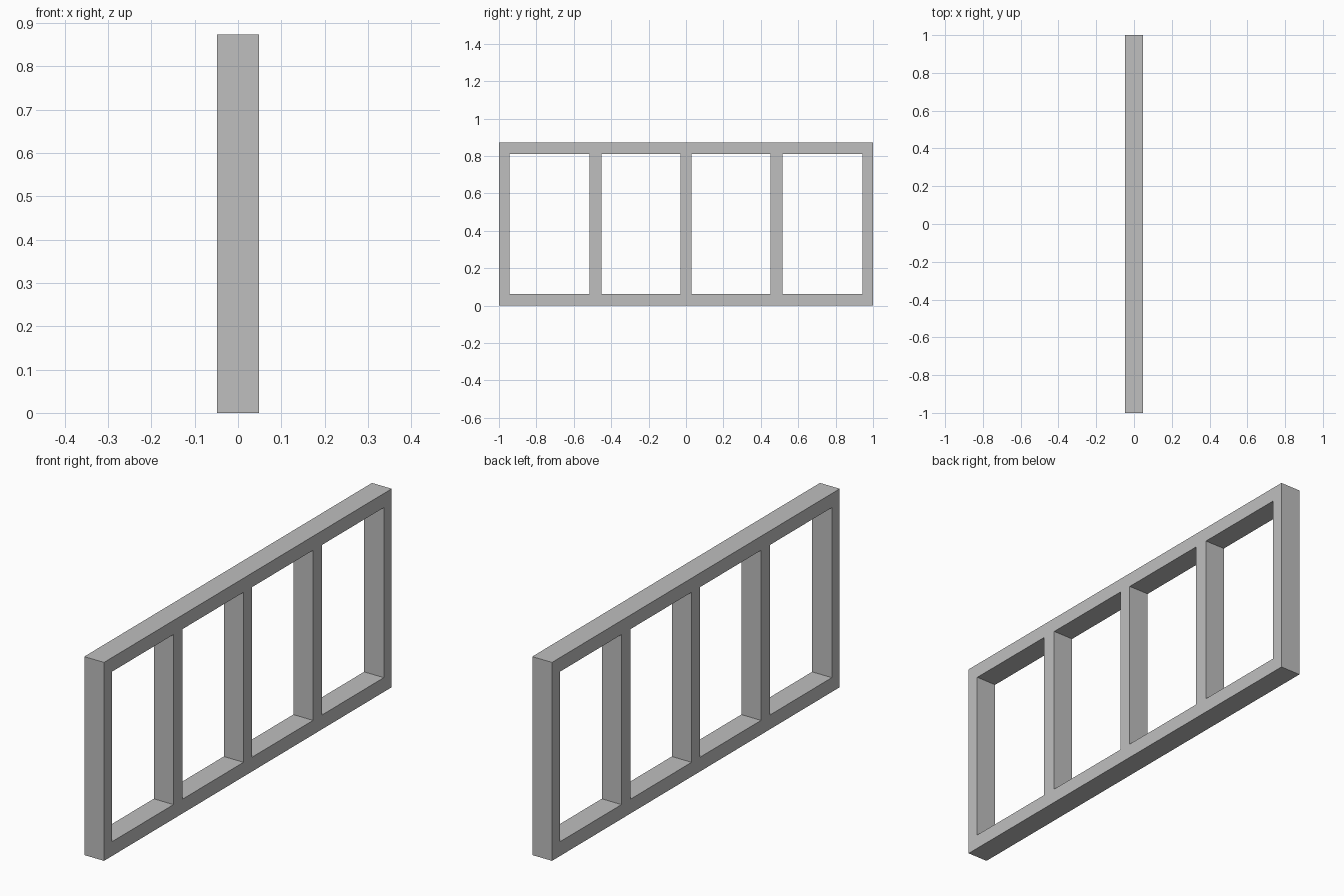
import bpy
import bmesh

cube = bpy.data.objects.get("Cube")
if cube:
    bpy.data.objects.remove(cube, do_unlink=True)

# Plain grey material
grey = bpy.data.materials.new("plain_grey")
grey.use_nodes = True
colour = (0.52, 0.52, 0.52, 1)
grey.diffuse_color = colour
grey.node_tree.nodes["Principled BSDF"].inputs["Base Color"].default_value = colour

# Edges of posts along y (mirrored) and of rails along z
half = [0.03, 0.453, 0.517, 0.945, 1.0]
ys = [-y for y in reversed(half)] + half
zs = [0, 0.063, 0.811, 0.873]
DEPTH = 0.096

# Flat lattice: every cell is filled except the four openings
bm = bmesh.new()
grid = [[bm.verts.new((0, y, z)) for z in zs] for y in ys]
for i in range(len(ys) - 1):
    for j in range(len(zs) - 1):
        is_opening = i % 2 == 1 and j == 1
        if not is_opening:
            bm.faces.new((grid[i][j], grid[i + 1][j],
                          grid[i + 1][j + 1], grid[i][j + 1]))
mesh = bpy.data.meshes.new("window_frame")
bm.to_mesh(mesh)
bm.free()
mesh.materials.append(grey)

# Frame given its depth, centred on x = 0
frame = bpy.data.objects.new("window_frame", mesh)
bpy.context.collection.objects.link(frame)
solid = frame.modifiers.new("depth", 'SOLIDIFY')
solid.thickness = DEPTH
solid.offset = 0
